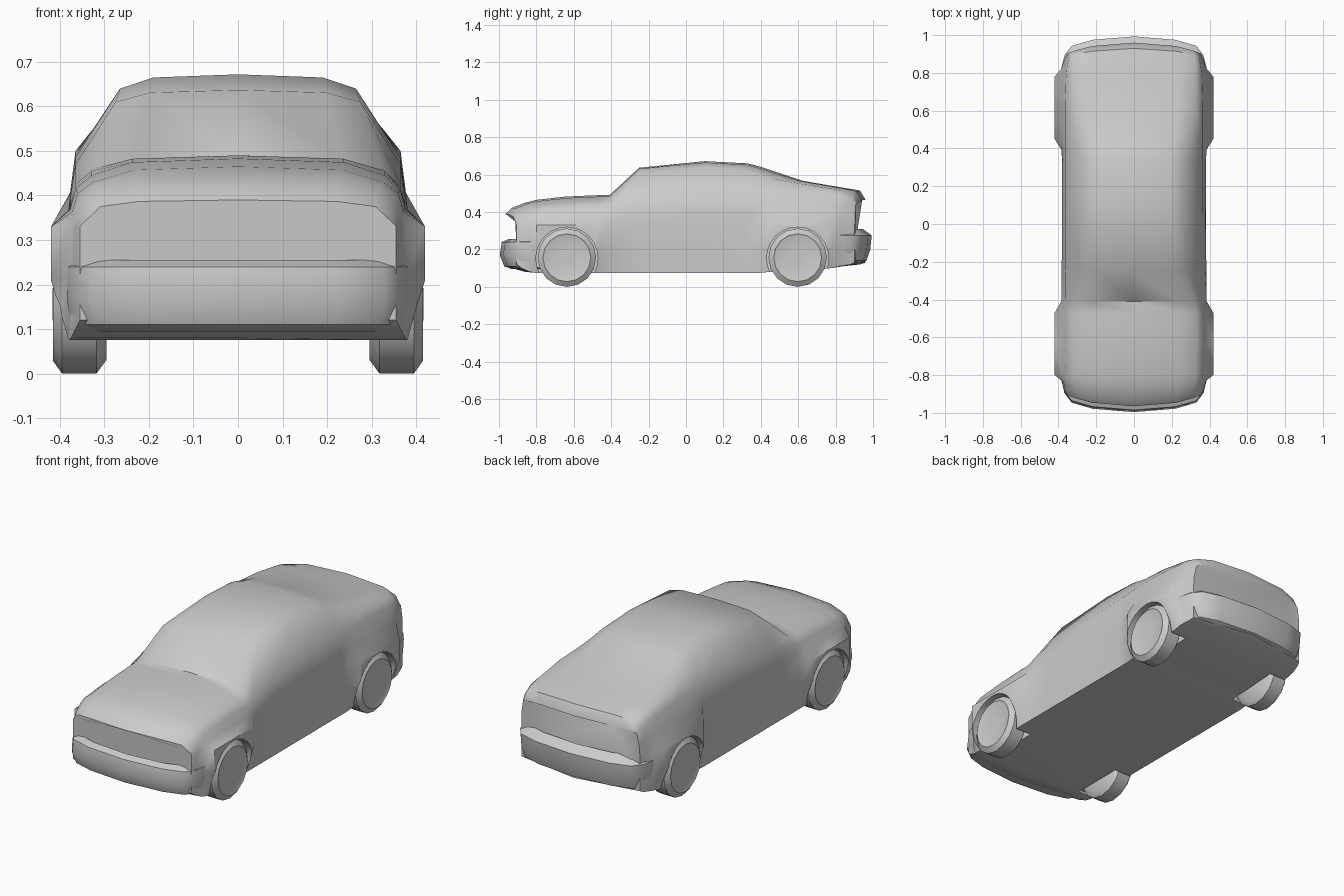
import bpy, bmesh
from math import sin, cos, pi, radians

if "Cube" in bpy.data.objects:
    bpy.data.objects.remove(bpy.data.objects["Cube"])


def loft(name, rings, closed=True, cap_start=True, cap_end=True):
    """Skin a list of equal-length point rings into a mesh object."""
    bm = bmesh.new()
    rows = [[bm.verts.new(p) for p in ring] for ring in rings]
    n = len(rows[0])
    for a, b in zip(rows, rows[1:]):
        for i in range(n if closed else n - 1):
            j = (i + 1) % n
            bm.faces.new((a[i], a[j], b[j], b[i]))
    if cap_start:
        bm.faces.new(rows[0])
    if cap_end:
        bm.faces.new(rows[-1])
    bmesh.ops.recalc_face_normals(bm, faces=bm.faces)
    mesh = bpy.data.meshes.new(name)
    bm.to_mesh(mesh)
    bm.free()
    obj = bpy.data.objects.new(name, mesh)
    bpy.context.collection.objects.link(obj)
    return obj


def smooth(obj, angle=40):
    bpy.ops.object.select_all(action='DESELECT')
    obj.select_set(True)
    bpy.context.view_layer.objects.active = obj
    bpy.ops.object.shade_smooth_by_angle(angle=radians(angle))


def disc_rings(profile, y, z, side, segs):
    """Rings around the x axis from (x, radius) pairs."""
    return [[(side * x, y + r * cos(2 * pi * i / segs), z + r * sin(2 * pi * i / segs))
             for i in range(segs)] for x, r in profile]


# Body stations: y, floor z, flank x, belt x, belt z, roof edge x, roof edge z, top z
STATIONS = [
    (-.965, .12, .355, .335, .35, .31, .375, .39),
    (-.93, .10, .365, .345, .375, .31, .40, .422),
    (-.86, .08, .375, .355, .395, .32, .42, .45),
    (-.80, .075, .42, .36, .405, .325, .43, .465),
    (-.64, .075, .42, .365, .415, .33, .445, .483),
    (-.47, .075, .42, .365, .42, .33, .455, .49),
    (-.41, .075, .385, .365, .425, .325, .46, .49),
    (-.25, .075, .383, .365, .47, .275, .61, .637),
    (.10, .075, .38, .365, .485, .265, .64, .672),
    (.33, .075, .38, .365, .49, .27, .625, .66),
    (.395, .075, .385, .365, .495, .285, .60, .643),
    (.45, .08, .42, .365, .50, .30, .58, .625),
    (.62, .09, .42, .365, .50, .325, .55, .568),
    (.78, .10, .42, .36, .49, .325, .525, .54),
    (.84, .11, .385, .355, .485, .325, .515, .53),
    (.93, .12, .365, .345, .465, .32, .495, .515),
    (.96, .13, .355, .34, .44, .31, .455, .465),
]


def section(y, zb, xf, bx, bz, ex, ez, tz):
    half = [(min(.38, xf), zb), (xf, .21), (xf, .33),
            (bx + .012, .33 + .45 * (bz - .33)), (bx, bz), (ex, ez),
            (.72 * ex, tz - .22 * (tz - ez))]
    ring = [(0, zb)] + half + [(0, tz)] + [(-x, z) for x, z in reversed(half)]
    # nose and tail bow in plan
    w = max(0, (abs(y) - .8) / .16) * (1 if y > 0 else -1)
    return [(x, y - w * .06 * (abs(x) / .36) ** 2.5, z) for x, z in ring]


body = loft("car_body", [section(*s) for s in STATIONS])

# Wheel arches cut from the body, then the wheels
AXLES = (-.637, .597)
for y in AXLES:
    for side in (-1, 1):
        cutter = loft("arch_cutter", disc_rings([(.285, .166), (.6, .166)], y, .153, side, 24))
        cutter.hide_render = True
        mod = body.modifiers.new("arch", 'BOOLEAN')
        mod.operation = 'DIFFERENCE'
        mod.solver = 'EXACT'
        mod.object = cutter
        bpy.context.view_layer.objects.active = body
        bpy.ops.object.modifier_apply(modifier=mod.name)
        bpy.data.objects.remove(cutter)
smooth(body, 42)

TYRE = [(.295, .125), (.318, .156), (.395, .156), (.415, .128), (.411, .118), (.417, .02)]
for y, end in zip(AXLES, ("front", "rear")):
    for side, hand in ((-1, "left"), (1, "right")):
        smooth(loft(f"{end}_{hand}_wheel", disc_rings(TYRE, y, .156, side, 16)), 50)

# Bumpers: plan outline (x, setback) stacked through levels (z, reach, width scale)
PLAN = [(0, 0), (.22, .018), (.33, .05), (.368, .10), (.384, .165)]


def bumper(name, sign, levels):
    plan = [(-x, d) for x, d in reversed(PLAN[1:])] + PLAN
    rings = [[(x * k, sign * (reach - d), z) for x, d in plan] for z, reach, k in levels]
    smooth(loft(name, rings, closed=False, cap_start=False), 42)


bumper("front_bumper", -1, [(.255, .95, .94), (.24, .985, 1), (.17, .996, 1),
                            (.11, .972, .98), (.095, .93, .94)])
bumper("rear_bumper", 1, [(.31, .945, .94), (.275, .993, 1), (.20, .985, 1),
                          (.14, .965, .98), (.122, .93, .94)])
